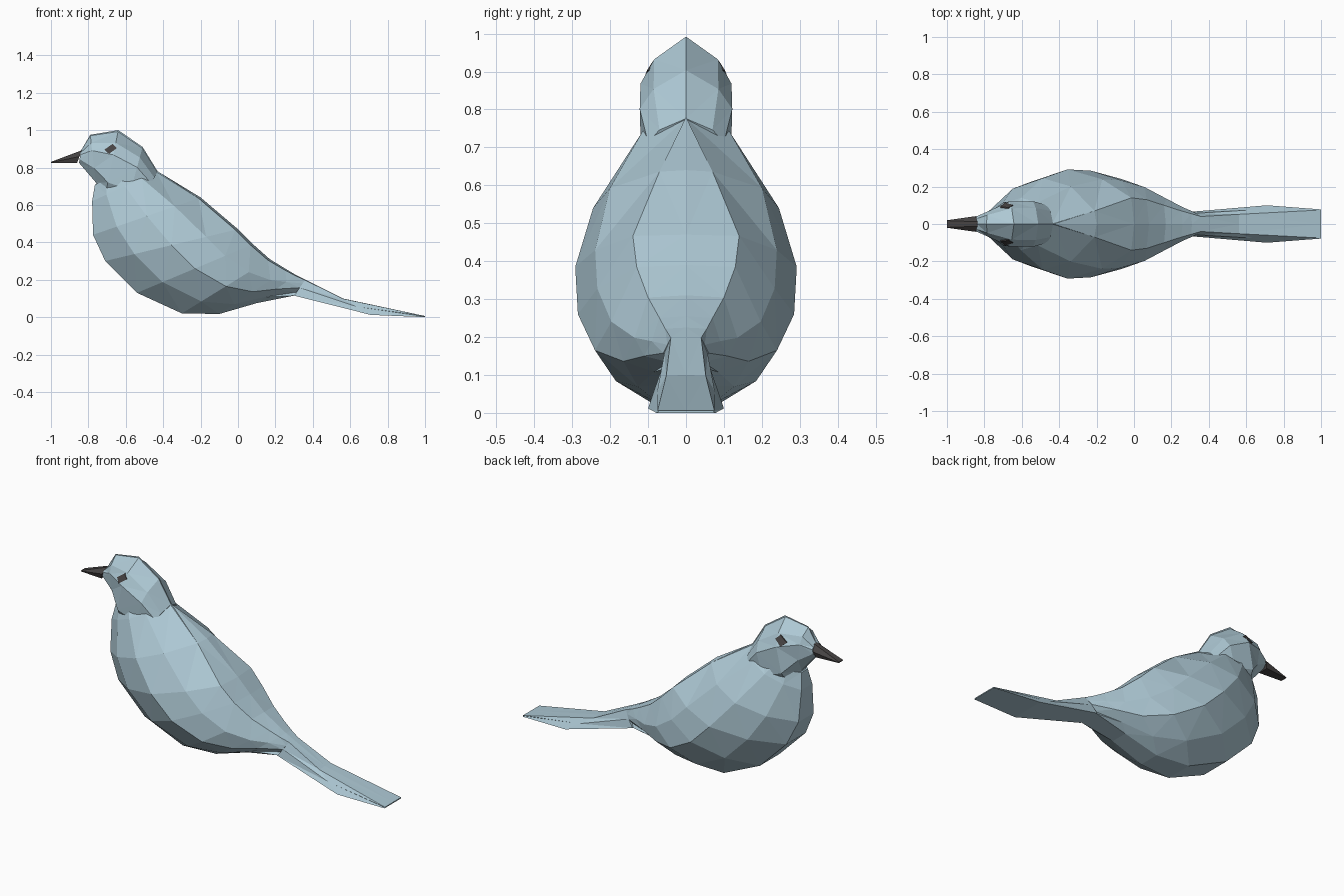
import bpy, bmesh
from mathutils import Vector
from mathutils.bvhtree import BVHTree

if "Cube" in bpy.data.objects:
    bpy.data.objects.remove(bpy.data.objects["Cube"])


def material(name, rgb):
    m = bpy.data.materials.new(name)
    m.diffuse_color = (*rgb, 1)
    m.use_nodes = True
    m.node_tree.nodes["Principled BSDF"].inputs["Base Color"].default_value = m.diffuse_color
    return m


feather = material("pale blue feather", (0.42, 0.58, 0.66))
dark = material("charcoal", (0.06, 0.055, 0.055))


def finish(bm, name, mat):
    bmesh.ops.remove_doubles(bm, verts=bm.verts, dist=0.0005)
    bmesh.ops.dissolve_degenerate(bm, edges=bm.edges, dist=0.0005)
    bmesh.ops.recalc_face_normals(bm, faces=bm.faces)
    bmesh.ops.triangulate(bm, faces=bm.faces, quad_method='SHORT_EDGE')
    mesh = bpy.data.meshes.new(name)
    bm.to_mesh(mesh)
    mesh.materials.append(mat)
    ob = bpy.data.objects.new(name, mesh)
    bpy.context.collection.objects.link(ob)
    tree = BVHTree.FromBMesh(bm)
    bm.free()
    return tree


def loft(name, sections, profile, mat):
    """Section: top x, top z, bottom x, bottom z, half width, top and bottom half widths.
    Profile: (fraction from top to bottom, share of half width) for the flank."""
    bm = bmesh.new()
    rings = []
    for xt, zt, xb, zb, w, wt, wb in sections:
        half = [(0, 0), (0.02, wt)] + [(t, k * w) for t, k in profile] + [(1, wb), (1, 0)]
        loop = half + [(t, -y) for t, y in half[-2:0:-1]]
        rings.append([bm.verts.new((xt + (xb - xt) * t, y, zt + (zb - zt) * t))
                      for t, y in loop])
    n = len(rings[0])
    for a, b in zip(rings, rings[1:]):
        for i in range(n):
            j = (i + 1) % n
            bm.faces.new((a[i], a[j], b[j], b[i]))
    bm.faces.new(rings[0])
    bm.faces.new(rings[-1][::-1])
    return finish(bm, name, mat)


# Body from neck to rump
loft("body", [
    (-0.50, 0.78, -0.765, 0.71, 0.105, 0.00, 0.03),
    (-0.43, 0.78, -0.78, 0.62, 0.14, 0.00, 0.05),
    (-0.20, 0.64, -0.775, 0.44, 0.245, 0.07, 0.07),
    (0.00, 0.47, -0.71, 0.30, 0.292, 0.14, 0.09),
    (0.08, 0.39, -0.54, 0.13, 0.285, 0.13, 0.09),
    (0.17, 0.31, -0.30, 0.02, 0.24, 0.10, 0.08),
    (0.26, 0.255, -0.10, 0.017, 0.165, 0.07, 0.06),
    (0.31, 0.225, 0.10, 0.075, 0.11, 0.055, 0.05),
    (0.36, 0.20, 0.30, 0.115, 0.06, 0.04, 0.06),
], [(0.24, 0.82), (0.5, 1.0), (0.78, 0.77)], feather)

# Tail with a flat top strip, flared sides and flat underside
loft("tail", [
    (0.36, 0.20, 0.30, 0.115, 0.06, 0.04, 0.065),
    (0.56, 0.10, 0.71, 0.012, 0.08, 0.052, 0.10),
    (1.00, 0.006, 1.00, 0.0, 0.077, 0.075, 0.078),
], [(0.5, 0.95)], feather)

# Head, sunk into the neck
head = loft("head", [
    (-0.84, 0.89, -0.85, 0.825, 0.04, 0.0, 0.02),
    (-0.79, 0.975, -0.76, 0.72, 0.068, 0.0, 0.02),
    (-0.64, 1.00, -0.72, 0.60, 0.12, 0.0, 0.03),
    (-0.51, 0.91, -0.60, 0.58, 0.122, 0.0, 0.05),
    (-0.43, 0.78, -0.53, 0.58, 0.10, 0.0, 0.06),
], [(0.17, 0.7), (0.33, 1.0), (0.7, 0.97)], feather)

# Beak
loft("beak", [
    (-0.835, 0.892, -0.86, 0.825, 0.042, 0.012, 0.03),
    (-1.00, 0.83, -1.00, 0.825, 0.02, 0.018, 0.02),
], [(0.5, 1.0)], dark)

# Diamond eyes laid on the head surface
for side, label in ((-1, "right"), (1, "left")):
    bm = bmesh.new()
    pts = []
    for dx, dz in ((0, 0), (-0.035, -0.005), (0.01, 0.027), (0.033, 0.004), (-0.01, -0.027)):
        hit = head.ray_cast(Vector((-0.68 + dx, side, 0.90 + dz)), Vector((0, -side, 0)))[0]
        pts.append(bm.verts.new(hit + Vector((0, side * 0.006, 0))))
    for i in range(4):
        f = (pts[0], pts[1 + i], pts[1 + (i + 1) % 4])
        bm.faces.new(f if side > 0 else f[::-1])
    rim = bmesh.ops.extrude_face_region(bm, geom=bm.faces[:], use_keep_orig=True)
    for v in rim["geom"]:
        if isinstance(v, bmesh.types.BMVert):
            v.co.y -= side * 0.009
    finish(bm, label + "_eye", dark)
